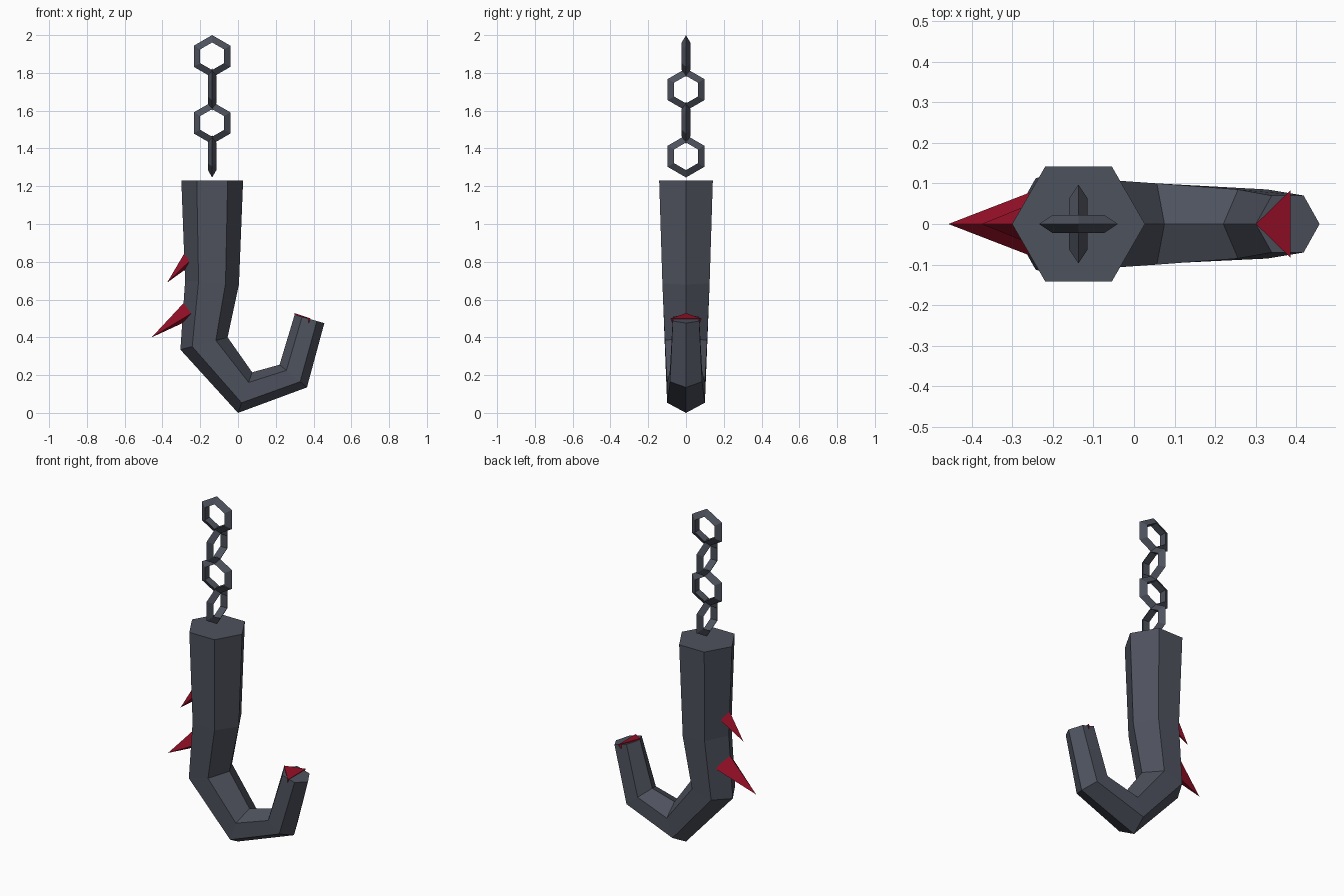
import bpy, bmesh, math
from mathutils import Vector

if "Cube" in bpy.data.objects:
    bpy.data.objects.remove(bpy.data.objects["Cube"])


def material(name, rgb):
    m = bpy.data.materials.new(name)
    m.diffuse_color = (*rgb, 1)
    m.use_nodes = True
    m.node_tree.nodes["Principled BSDF"].inputs["Base Color"].default_value = m.diffuse_color
    return m


STEEL = material("dark_steel", (0.076, 0.084, 0.11))
RED = material("blood_red", (0.30, 0.005, 0.02))


def finish(name, bm, mat):
    bmesh.ops.recalc_face_normals(bm, faces=bm.faces)
    me = bpy.data.meshes.new(name)
    bm.to_mesh(me)
    bm.free()
    me.materials.append(mat)
    ob = bpy.data.objects.new(name, me)
    bpy.context.collection.objects.link(ob)
    return ob


# Hook: six-sided rings, each (outer x, z), (inner x, z), half width in y
rings = [
    ((-0.30, 1.23), (0.027, 1.23), 0.142),
    ((-0.28, 0.70), (0.005, 0.68), 0.125),
    ((-0.305, 0.335), (-0.055, 0.40), 0.112),
    ((0.0, 0.0), (0.075, 0.215), 0.10),
    ((0.365, 0.135), (0.22, 0.255), 0.085),
    ((0.457, 0.475), (0.30, 0.52), 0.07),
]
bm = bmesh.new()
loops = []
for (ox, oz), (ix, iz), w in rings:
    a, b = Vector((ox, 0, oz)), Vector((ix, 0, iz))
    side = Vector((0, w, 0))
    p, q = a.lerp(b, 0.25), a.lerp(b, 0.75)
    loops.append([bm.verts.new(v) for v in (a, p - side, q - side, b, q + side, p + side)])
for l, m in zip(loops, loops[1:]):
    for i in range(6):
        j = (i + 1) % 6
        bm.faces.new((l[i], l[j], m[j], m[i]))
bm.faces.new(loops[0])
bm.faces.new(loops[-1])
finish("hook", bm, STEEL)


# Thorns: pyramids on a symmetric base
def thorn(name, tip, top, side, bottom=None):
    bm = bmesh.new()
    x, y, z = side
    base = [(top[0], 0, top[1]), (x, -y, z)]
    if bottom:
        base.append((bottom[0], 0, bottom[1]))
    base.append((x, y, z))
    vs = [bm.verts.new(p) for p in base]
    apex = bm.verts.new((tip[0], 0, tip[1]))
    for i in range(len(vs)):
        bm.faces.new((vs[i], vs[(i + 1) % len(vs)], apex))
    bm.faces.new(vs)
    finish(name, bm, RED)


thorn("lower_thorn", (-0.457, 0.40), (-0.28, 0.59), (-0.25, 0.08, 0.525), (-0.24, 0.50))
thorn("upper_thorn", (-0.375, 0.69), (-0.275, 0.86), (-0.26, 0.047, 0.80), (-0.25, 0.78))
thorn("tip_thorn", (0.30, 0.30), (0.30, 0.528), (0.385, 0.083, 0.50))

# Chain: hexagonal links with three-sided section, alternating direction
for i in range(4):
    bpy.ops.mesh.primitive_torus_add(
        major_segments=6, minor_segments=3, major_radius=0.086, minor_radius=0.026,
        location=(-0.137, 0, 1.888 - 0.1765 * i),
        rotation=(0, -math.pi / 2, math.pi / 2 if i % 2 == 0 else 0))
    link = bpy.context.object
    link.name = f"chain_link_{i + 1}"
    link.data.materials.append(STEEL)
    for f in link.data.polygons:
        f.use_smooth = False
